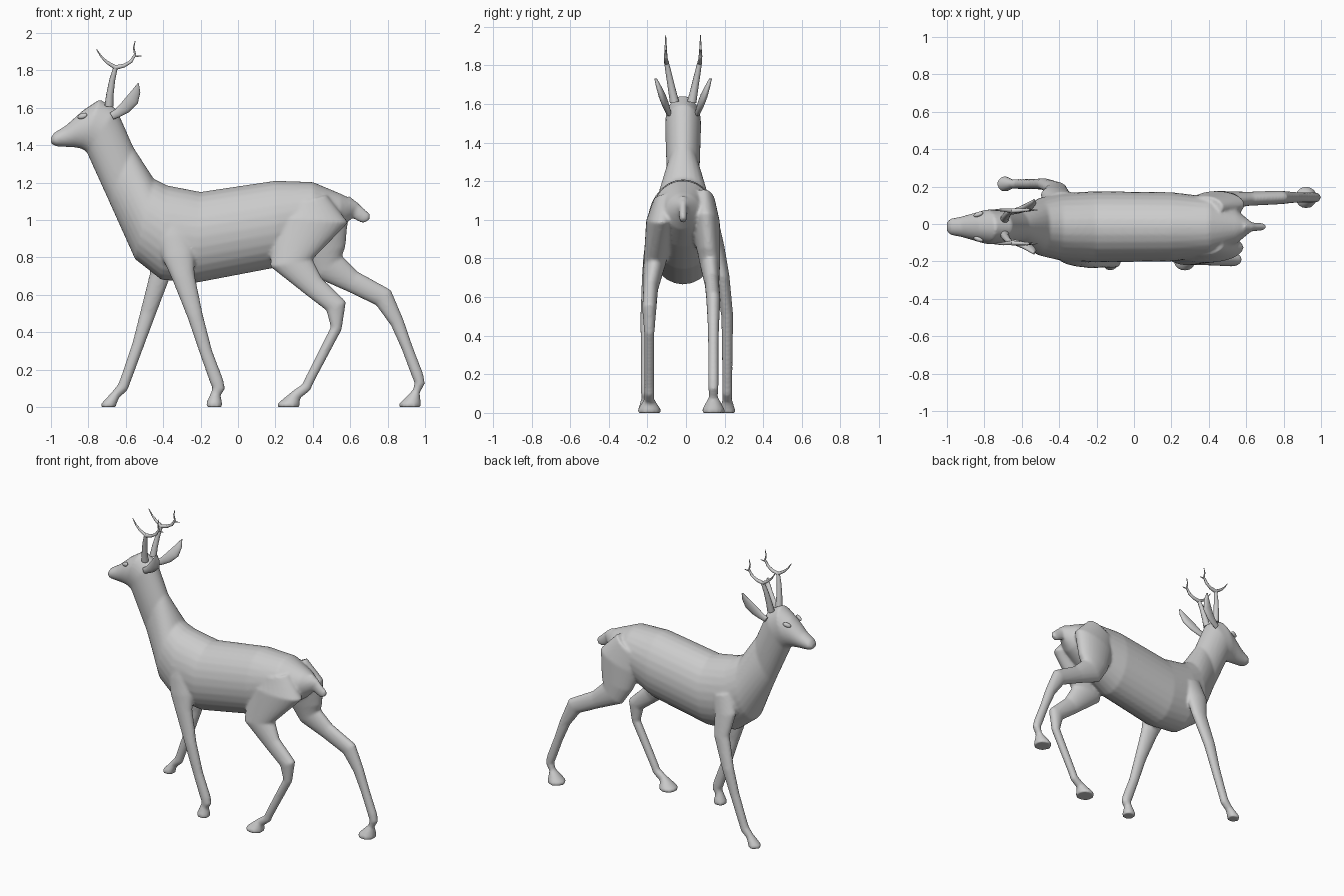
import bpy, bmesh, math
from mathutils import Vector

if "Cube" in bpy.data.objects:
    bpy.data.objects.remove(bpy.data.objects["Cube"])

MID = -0.015  # y of the animal's centre plane


def finish(ob):
    bpy.ops.object.select_all(action='DESELECT')
    ob.select_set(True)
    bpy.context.view_layer.objects.active = ob
    bpy.ops.object.shade_smooth_by_angle(angle=math.radians(40))


def loft(name, rings, sides=28):
    """Skin ellipses; each ring is (centre, in-plane half axis, half width in y)."""
    bm = bmesh.new()
    loops = []
    for c, r, w in rings:
        turn = [math.tau * i / sides for i in range(sides)]
        loops.append([bm.verts.new(c + r * math.cos(t) + Vector((0, w * math.sin(t), 0)))
                      for t in turn])
    for p, q in zip(loops, loops[1:]):
        for i in range(sides):
            j = (i + 1) % sides
            bm.faces.new((p[i], p[j], q[j], q[i]))
    bm.faces.new(loops[0])
    bm.faces.new(loops[-1])
    bmesh.ops.recalc_face_normals(bm, faces=bm.faces)
    me = bpy.data.meshes.new(name)
    bm.to_mesh(me)
    bm.free()
    ob = bpy.data.objects.new(name, me)
    bpy.context.collection.objects.link(ob)
    return ob


def limb(name, path, y_at, w0, hoof=None):
    """Loft along a side-view path of (x, z, radius), rings mitred at the bends."""
    pts = [Vector((x, y_at(z), z)) for x, z, r in path]
    flat = [Vector((x, 0, z)) for x, z, r in path]
    dirs = [(b - a).normalized() for a, b in zip(flat, flat[1:])]
    rings = []
    for i, (x, z, r) in enumerate(path):
        d = (dirs[max(i - 1, 0)] + dirs[min(i, len(dirs) - 1)]).normalized()
        rings.append((pts[i], Vector((-d.z, 0, d.x)) * r, min(0.08, w0 + 0.36 * r)))
    if hoof:  # flared foot, flat on the ground
        x, r = hoof
        for z in (0.018, 0.0):
            rings.append((Vector((x, y_at(z), z)), Vector((r, 0, 0)), r))
    return loft(name, rings)


def leg(name, path, y_top, y_low, hoof):
    return limb(name, path, lambda z: y_top + (y_low - y_top) * min(1, max(0, (1.1 - z) / 0.5)),
                0.016, hoof)


# torso, neck and head: top x, z, bottom x, z, half width
trunk = [
    (0.64, 1.095, 0.61, 1.01, 0.025), (0.55, 1.14, 0.55, 0.95, 0.09),
    (0.40, 1.203, 0.42, 0.86, 0.16), (0.20, 1.21, 0.20, 0.745, 0.185),
    (-0.20, 1.15, -0.22, 0.665, 0.19), (-0.38, 1.185, -0.41, 0.68, 0.18),
    (-0.45, 1.22, -0.55, 0.79, 0.155), (-0.56, 1.39, -0.69, 1.10, 0.085),
    (-0.65, 1.595, -0.81, 1.365, 0.093), (-0.74, 1.645, -0.835, 1.38, 0.092),
    (-0.83, 1.585, -0.87, 1.388, 0.075), (-0.92, 1.505, -0.93, 1.391, 0.054),
    (-0.985, 1.465, -0.975, 1.394, 0.044), (-1.0, 1.44, -1.0, 1.41, 0.025)]
rings = []
for ax, az, bx, bz, w in trunk:
    a, b = Vector((ax, MID, az)), Vector((bx, MID, bz))
    rings.append(((a + b) / 2, (a - b) / 2, w))
body = loft("body", rings)

# tail
tail = limb("tail", [(0.57, 1.08, 0.055), (0.625, 1.05, 0.042), (0.68, 1.01, 0.034),
                     (0.69, 0.995, 0.02)], lambda z: MID, 0.008)

# legs in a walking pose
front_near = leg("front_leg_near", [
    (-0.345, 1.02, 0.07), (-0.34, 0.92, 0.09), (-0.318, 0.81, 0.087), (-0.293, 0.70, 0.062),
    (-0.23, 0.49, 0.042), (-0.17, 0.29, 0.034), (-0.113, 0.135, 0.036),
    (-0.103, 0.10, 0.034), (-0.117, 0.075, 0.027)], -0.13, -0.205, (-0.127, 0.043))
front_far = leg("front_leg_far", [
    (-0.38, 0.98, 0.08), (-0.42, 0.86, 0.08), (-0.415, 0.71, 0.056), (-0.482, 0.50, 0.042),
    (-0.535, 0.33, 0.032), (-0.60, 0.148, 0.029), (-0.615, 0.107, 0.03),
    (-0.653, 0.067, 0.025)], 0.10, 0.214, (-0.69, 0.041))
hind_near = leg("hind_leg_near", [
    (0.36, 1.10, 0.12), (0.39, 1.0, 0.20), (0.285, 0.77, 0.115), (0.405, 0.645, 0.062),
    (0.525, 0.54, 0.058), (0.525, 0.42, 0.03), (0.38, 0.14, 0.026), (0.365, 0.105, 0.027),
    (0.313, 0.067, 0.028)], -0.11, -0.19, (0.271, 0.06))
hind_far = leg("hind_leg_far", [
    (0.37, 1.10, 0.12), (0.44, 0.985, 0.16), (0.457, 0.83, 0.12), (0.485, 0.75, 0.092),
    (0.61, 0.672, 0.06), (0.778, 0.585, 0.057), (0.852, 0.45, 0.037), (0.905, 0.315, 0.03),
    (0.96, 0.17, 0.031), (0.972, 0.127, 0.028), (0.953, 0.083, 0.02)],
    0.09, 0.142, (0.92, 0.058))

# fuse trunk, tail and legs into one smooth skin
bpy.ops.object.select_all(action='DESELECT')
for ob in (body, tail, front_near, front_far, hind_near, hind_far):
    ob.select_set(True)
bpy.context.view_layer.objects.active = body
bpy.ops.object.join()
skin = body.modifiers.new("fuse", 'REMESH')
skin.mode = 'VOXEL'
skin.voxel_size = 0.009
skin.use_smooth_shade = True
soft = body.modifiers.new("soften", 'SMOOTH')
soft.factor = 0.5
soft.iterations = 5

# antler tubes in side view: x, z points, then start and end radius
beam = [(-0.69, 1.61), (-0.685, 1.67), (-0.672, 1.75), (-0.655, 1.815)]
front_tine = [(-0.655, 1.815), (-0.70, 1.843), (-0.73, 1.872), (-0.757, 1.913)]
back_tine = [(-0.655, 1.815), (-0.61, 1.825), (-0.575, 1.845), (-0.55, 1.885),
             (-0.558, 1.92), (-0.55, 1.957)]
spur = [(-0.575, 1.845), (-0.553, 1.875), (-0.515, 1.877)]
tubes = [(beam, 0.024, 0.012), (front_tine, 0.012, 0.002),
         (back_tine, 0.013, 0.002), (spur, 0.01, 0.002)]


def antler(name, side):
    cu = bpy.data.curves.new(name, 'CURVE')
    cu.dimensions = '3D'
    cu.bevel_depth = 1.0
    cu.bevel_resolution = 3
    cu.use_fill_caps = True
    for path, r0, r1 in tubes:
        s = cu.splines.new('POLY')
        s.points.add(len(path) - 1)
        for i, (x, z) in enumerate(path):
            y = 0.045 + min(0.045, 0.2 * (z - 1.61))
            s.points[i].co = (x, MID + side * y, z, 1)
            s.points[i].radius = r0 + (r1 - r0) * i / (len(path) - 1)
    bpy.context.collection.objects.link(bpy.data.objects.new(name, cu))


# ears, antlers and eyes on both sides of the head
ear = [(-0.675, 1.555, 0.02), (-0.643, 1.572, 0.024), (-0.605, 1.60, 0.032),
       (-0.565, 1.642, 0.035), (-0.543, 1.69, 0.022), (-0.533, 1.731, 0.003)]
for label, side in (("near", -1), ("far", 1)):
    finish(limb("ear_" + label, ear,
                lambda z: MID + side * (0.075 + 0.38 * (z - 1.555)), 0.006))
    antler("antler_" + label, side)
    bpy.ops.mesh.primitive_uv_sphere_add(segments=20, ring_count=12, radius=1,
                                         location=(-0.832, MID + side * 0.067, 1.556))
    eye = bpy.context.object
    eye.name = "eye_" + label
    eye.scale = (0.028, 0.012, 0.015)
    eye.rotation_euler = (side * 0.35, -0.3, side * 0.35)
    finish(eye)
